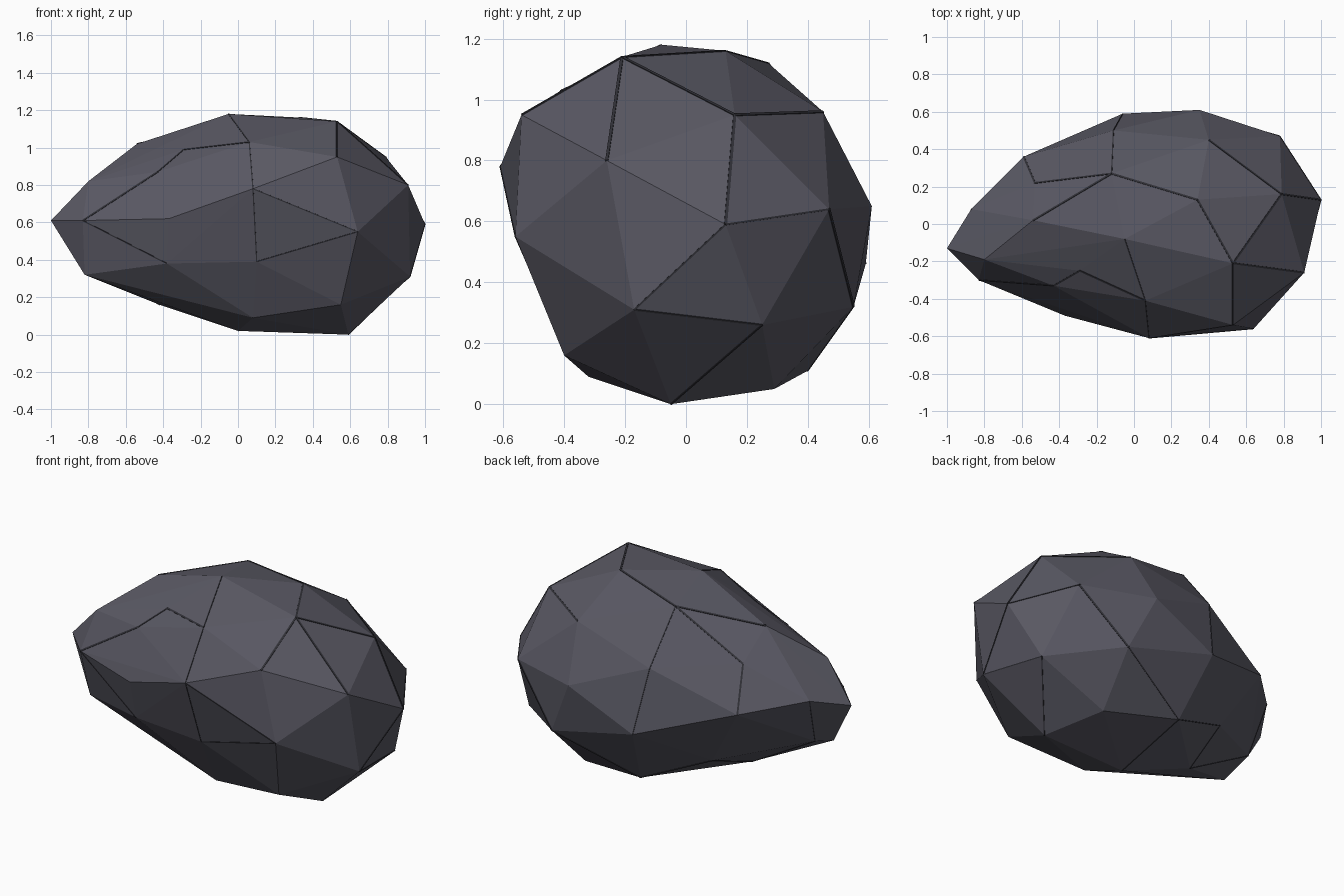
import bpy, bmesh
from mathutils import Vector

if "Cube" in bpy.data.objects:
    bpy.data.objects.remove(bpy.data.objects["Cube"])

def material(name, col):
    m = bpy.data.materials.new(name)
    m.diffuse_color = (*col, 1)
    m.use_nodes = True
    m.node_tree.nodes["Principled BSDF"].inputs["Base Color"].default_value = m.diffuse_color
    return m

stone = material("slate stone", (0.10, 0.098, 0.125))
dark = material("dark crack", (0.03, 0.03, 0.038))

# Corner points of the boulder, one letter each
names = "ABCDEFGHIJKLMNOPQSTUVWYZabcdefghijklmtnXx"
corners = [(.08,-.61,.78),(.53,-.54,.95),(.64,-.56,.55),(1,.13,.59),(.91,-.26,.8),
    (.53,-.21,1.14),(.79,.16,.95),(.34,.13,1.16),(-.05,-.08,1.18),(.06,-.41,1.03),
    (.78,.47,.64),(.35,.61,.65),(.40,.45,.96),(-.06,.59,.46),(-.12,.27,1.12),
    (-.54,.02,1.02),(-.80,-.19,.82),(-1,-.13,.61),(-.87,.08,.68),(-.59,.36,.63),
    (-.37,-.49,.62),(-.83,-.30,.61),(.92,-.17,.31),(.59,-.05,0),(.55,-.40,.16),
    (.08,-.32,.09),(0,-.1,.02),(.10,-.49,.39),(-.38,-.42,.38),(-.82,-.22,.32),
    (.86,.25,.26),(.50,.55,.32),(.46,.29,.05),(.02,.40,.11),(-.37,.28,.27),
    (-.42,-.03,.16),(-.83,-.03,.39),(-.53,.22,.866),(-.11,.5,.833),
    (-.29,-.25,.99),(-.43,-.33,.87)]

# Faceted boulder: convex skin around the corners
bm = bmesh.new()
vert = {n: bm.verts.new(c) for n, c in zip(names, corners)}
bmesh.ops.convex_hull(bm, input=list(bm.verts))
bmesh.ops.delete(bm, geom=[v for v in bm.verts if not v.link_faces], context='VERTS')
bmesh.ops.recalc_face_normals(bm, faces=bm.faces)
# Turn the diagonal between the two bends of the long front crack
bends = {vert["X"], vert["x"]}
if all(v.is_valid for v in bends):
    for e in list(bm.edges):
        if {v for f in e.link_faces for v in f.verts} - set(e.verts) == bends:
            bmesh.ops.rotate_edges(bm, edges=[e])
            break
bm.normal_update()
label = {v: n for n, v in vert.items() if v.is_valid}

# Cracks: slim dark ridges running along chosen edges
paths = {0.005: "WxXJ POHFGD FB FE MG OtU Kh".split(),
         0.003: "IJAdC AC DK hjc OnN jkl lm mT We gZ DY Yg".split()}
cr = bmesh.new()
for r, runs in paths.items():
    pairs = {frozenset(p) for run in runs for p in zip(run, run[1:])}
    for e in bm.edges:
        if frozenset(label[v] for v in e.verts) not in pairs:
            continue
        p, q = (v.co for v in e.verts)
        up = sum((f.normal for f in e.link_faces), Vector()).normalized()
        side = up.cross(q - p).normalized() * r
        ring = [side + up * 0.002, up * 0.002 - side, -side - up * 0.008, side - up * 0.008]
        a = [cr.verts.new(p + o) for o in ring]
        b = [cr.verts.new(q + o) for o in ring]
        for i in range(4):
            j = (i + 1) % 4
            cr.faces.new((a[i], a[j], b[j], b[i]))
        cr.faces.new(a)
        cr.faces.new(b[::-1])
bmesh.ops.recalc_face_normals(cr, faces=cr.faces)

def finish(b, name, mat):
    me = bpy.data.meshes.new(name)
    b.to_mesh(me)
    b.free()
    me.materials.append(mat)
    ob = bpy.data.objects.new(name, me)
    bpy.context.collection.objects.link(ob)

finish(cr, "cracks", dark)
finish(bm, "boulder", stone)
